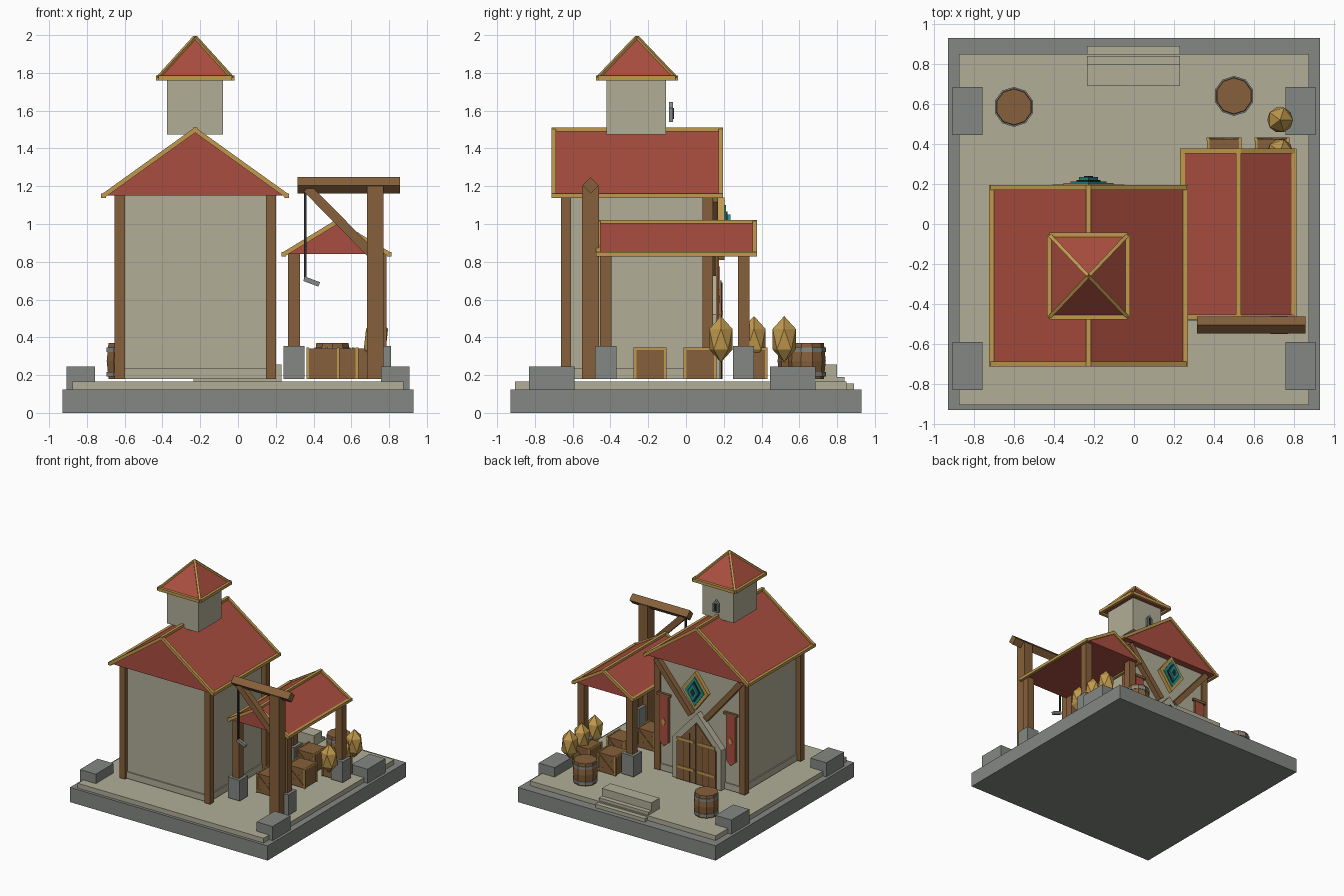
import bpy, bmesh, math
from mathutils import Vector, Matrix

if "Cube" in bpy.data.objects:
    bpy.data.objects.remove(bpy.data.objects["Cube"])


def material(name, rgb):
    m = bpy.data.materials.new(name)
    m.use_nodes = True
    m.diffuse_color = (*rgb, 1)
    m.node_tree.nodes["Principled BSDF"].inputs["Base Color"].default_value = (*rgb, 1)
    return m


STONE = material("pale stone", (0.44, 0.42, 0.31))
GREY = material("grey stone", (0.23, 0.245, 0.23))
RED = material("red tiles", (0.40, 0.075, 0.05))
WOOD = material("brown wood", (0.24, 0.117, 0.043))
GOLD = material("gold", (0.53, 0.32, 0.075))
TEAL = material("teal", (0.013, 0.27, 0.26))
DARK = material("dark iron", (0.025, 0.027, 0.03))


def finish(name, bm, mat):
    bmesh.ops.recalc_face_normals(bm, faces=bm.faces)
    me = bpy.data.meshes.new(name)
    bm.to_mesh(me)
    bm.free()
    me.materials.append(mat)
    ob = bpy.data.objects.new(name, me)
    bpy.context.collection.objects.link(ob)
    return ob


def box(name, x, y, z, mat):
    """Box from ranges on each axis."""
    bm = bmesh.new()
    lo, hi = Vector((x[0], y[0], z[0])), Vector((x[1], y[1], z[1]))
    bmesh.ops.create_cube(bm, size=1, matrix=Matrix.Translation((lo + hi) / 2)
                          @ Matrix.Diagonal((*(hi - lo), 1)))
    return finish(name, bm, mat)


def beam(name, a, b, w, mat, roll=0):
    """Square bar between two points."""
    a, b = Vector(a), Vector(b)
    d = b - a
    bm = bmesh.new()
    bmesh.ops.create_cube(bm, size=1, matrix=Matrix.Translation((a + b) / 2)
                          @ d.to_track_quat('Z', 'Y').to_matrix().to_4x4()
                          @ Matrix.Rotation(roll, 4, 'Z')
                          @ Matrix.Diagonal((w, w, d.length, 1)))
    return finish(name, bm, mat)


def prism(name, outline, y0, y1, mat):
    """Outline in x and z pushed along y."""
    bm = bmesh.new()
    face = bm.faces.new([bm.verts.new((x, y0, z)) for x, z in outline])
    new = bmesh.ops.extrude_face_region(bm, geom=[face])["geom"]
    bmesh.ops.translate(bm, vec=(0, y1 - y0, 0),
                        verts=[v for v in new if isinstance(v, bmesh.types.BMVert)])
    return finish(name, bm, mat)


def cylinder(name, x, y, z0, z1, r0, r1, n, mat, turn=0):
    bm = bmesh.new()
    bmesh.ops.create_cone(bm, cap_ends=True, segments=n, radius1=r0, radius2=r1, depth=z1 - z0,
                          matrix=Matrix.Translation((x, y, (z0 + z1) / 2))
                          @ Matrix.Rotation(turn, 4, 'Z'))
    return finish(name, bm, mat)


def gable_roof(name, x0, x1, y0, y1, z0, z1):
    """Solid gable roof with gold trim on every edge."""
    mid, t = (x0 + x1) / 2, 0.024
    prism(name, [(x0, z0), (x1, z0), (mid, z1)], y0, y1, RED)
    for x, z in ((x0, z0), (x1, z0), (mid, z1)):
        beam(name + "_long_trim", (x, y0 - t / 2, z), (x, y1 + t / 2, z), t, GOLD)
    for y in (y0, y1):
        for x in (x0, x1):
            beam(name + "_gable_trim", (x, y, z0), (mid, y, z1), t, GOLD)


# Base, floor and corner blocks
box("base", (-0.93, 0.93), (-0.93, 0.93), (0, 0.125), GREY)
box("floor", (-0.875, 0.875), (-0.905, 0.85), (0.125, 0.165), STONE)
for x in (-0.832, 0.832):
    for y in (-0.71, 0.565):
        box("corner_block", (x - 0.075, x + 0.075), (y - 0.12, y + 0.12), (0.125, 0.245), GREY)

# Entrance steps
for y0, y1, z in ((0.69, 0.80, 0.255), (0.69, 0.84, 0.19), (0.69, 0.89, 0.155)):
    box("step", (-0.235, 0.23), (y0, y1), (0.125, z), STONE)

# Main building
CX = -0.227
box("walls", (-0.61, 0.16), (-0.63, 0.125), (0.18, 1.15), STONE)
box("plinth", (-0.62, 0.17), (-0.64, 0.135), (0.18, 0.235), STONE)
for x in (-0.626, 0.174):
    for y in (-0.635, 0.115):
        box("corner_post", (x - 0.027, x + 0.027), (y - 0.027, y + 0.027), (0.18, 1.15), WOOD)
gable_roof("main_roof", -0.712, 0.258, -0.70, 0.183, 1.15, 1.498)

# Turret
box("turret", (-0.375, -0.08), (-0.42, -0.105), (1.475, 1.77), STONE)
roof = cylinder("turret_roof", 0, 0, 0, 0.215, math.sqrt(2), 0, 4, RED, math.pi / 4)
roof.data.transform(Matrix.Translation((CX, -0.26, 1.775)) @ Matrix.Diagonal((0.195, 0.205, 1, 1)))
rim = [(CX + 0.195 * a, -0.26 + 0.205 * b, 1.773) for a, b in ((-1, -1), (1, -1), (1, 1), (-1, 1))]
for i, p in enumerate(rim):
    beam("turret_eave_trim", p, rim[(i + 1) % 4], 0.025, GOLD)
    beam("turret_hip_trim", p, (CX, -0.26, 1.988), 0.018, GOLD)
prism("window_frame", [(CX - 0.025, 1.54), (CX + 0.025, 1.54), (CX + 0.025, 1.615),
                       (CX, 1.645), (CX - 0.025, 1.615)], -0.09, -0.07, GREY)
box("window_pane", (CX - 0.012, CX + 0.012), (-0.07, -0.063), (1.555, 1.615), DARK)


# Door with pointed surround
def pointed(half, z0, shoulder, peak):
    return [(CX - half, z0), (CX + half, z0), (CX + half, shoulder), (CX, peak), (CX - half, shoulder)]


prism("door_surround", pointed(0.23, 0.18, 0.52, 0.775), 0.12, 0.18, STONE)
prism("door", pointed(0.185, 0.18, 0.50, 0.70), 0.18, 0.189, WOOD)
box("door_gap", (CX - 0.006, CX + 0.006), (0.189, 0.192), (0.18, 0.69), DARK)
for s in (-1, 1):
    for z in (0.29, 0.53):
        xs = sorted((CX + s * 0.02, CX + s * 0.18))
        box("hinge", xs, (0.189, 0.197), (z - 0.01, z + 0.01), GOLD)
    for i in (1, 2):
        x = CX + s * 0.06 * i
        box("plank_line", (x - 0.002, x + 0.002), (0.189, 0.191), (0.18, 0.66 - 0.06 * i), DARK)
    # Diagonal wall brace
    beam("wall_brace", (CX + s * 0.40, 0.148, 1.13), (CX + s * 0.07, 0.148, 0.74), 0.045, WOOD)
    # Hanging banner
    bx = CX + s * 0.315
    beam("banner_pole", (bx - 0.065, 0.17, 0.85), (bx + 0.065, 0.17, 0.85), 0.022, WOOD)
    for w, y, m in ((0.048, 0.158, GOLD), (0.04, 0.166, RED)):
        prism("banner", [(bx - w, 0.85), (bx - w, 0.45), (bx, 0.41), (bx + w, 0.45), (bx + w, 0.85)],
              y, y + 0.009, m)
    prism("banner_badge", [(bx - 0.02, 0.62), (bx, 0.585), (bx + 0.02, 0.62), (bx, 0.655)],
          0.175, 0.18, GOLD)

# Layered diamond emblem
for w, h, y0, y1, m in ((0.125, 0.165, 0.17, 0.205, GOLD), (0.09, 0.125, 0.205, 0.213, TEAL),
                        (0.06, 0.09, 0.213, 0.221, DARK), (0.048, 0.075, 0.221, 0.236, TEAL),
                        (0.022, 0.036, 0.236, 0.239, DARK)):
    prism("emblem", [(CX - w, 0.975), (CX, 0.975 - h), (CX + w, 0.975), (CX, 0.975 + h)], y0, y1, m)

# Open shed
gable_roof("shed_roof", 0.243, 0.80, -0.465, 0.365, 0.84, 1.01)
for x in (0.297, 0.755):
    for y in (-0.425, 0.305):
        box("shed_post", (x - 0.031, x + 0.031), (y - 0.031, y + 0.031), (0.18, 0.85), WOOD)
        box("post_foot", (x - 0.056, x + 0.056), (y - 0.056, y + 0.056), (0.18, 0.355), GREY)

# Crane
box("crane_post", (0.683, 0.77), (-0.55, -0.46), (0.18, 1.2), WOOD)
beam("crane_arm", (0.315, -0.505, 1.205), (0.857, -0.505, 1.205), 0.061, WOOD, math.pi / 4)
beam("crane_brace", (0.365, -0.505, 1.19), (0.72, -0.505, 0.83), 0.05, WOOD)
beam("crane_rope", (0.355, -0.505, 0.71), (0.355, -0.505, 1.19), 0.013, DARK)
beam("crane_hook", (0.35, -0.505, 0.71), (0.43, -0.505, 0.68), 0.025, GREY)

# Crates with gold corners and crossed slats
for x, y in ((0.45, -0.19), (0.55, 0.075), (0.45, 0.345), (0.69, 0.345)):
    r = 0.08
    box("crate", (x - r, x + r), (y - r, y + r), (0.18, 0.34), WOOD)
    for sx in (-1, 1):
        cx = x + sx * r
        for sy in (-1, 1):
            beam("crate_corner", (cx, y + sy * r, 0.18), (cx, y + sy * r, 0.345), 0.014, GOLD)
            beam("crate_slat", (x - sx * r, y + sy * r, 0.19), (cx, y + sy * r, 0.335), 0.012, WOOD)
        beam("crate_edge", (cx, y - r, 0.34), (cx, y + r, 0.34), 0.012, GOLD)

# Barrels with iron hoops
for x, y in ((-0.60, 0.585), (0.50, 0.64)):
    cylinder("barrel_lower", x, y, 0.18, 0.275, 0.09, 0.1, 10, WOOD)
    cylinder("barrel_upper", x, y, 0.275, 0.37, 0.1, 0.09, 10, WOOD)
    for z in (0.205, 0.335):
        cylinder("barrel_hoop", x, y, z - 0.012, z + 0.012, 0.1, 0.1, 10, GREY)

# Faceted gold sheaves
for y in (0.185, 0.36, 0.52):
    bm = bmesh.new()
    bmesh.ops.create_icosphere(bm, subdivisions=1, radius=0.072)
    bmesh.ops.transform(bm, verts=bm.verts, matrix=Matrix.Translation((0.73, y, 0.39))
                        @ Matrix.Diagonal((1, 1, 1.7, 1)))
    finish("gold_sheaf", bm, GOLD)
